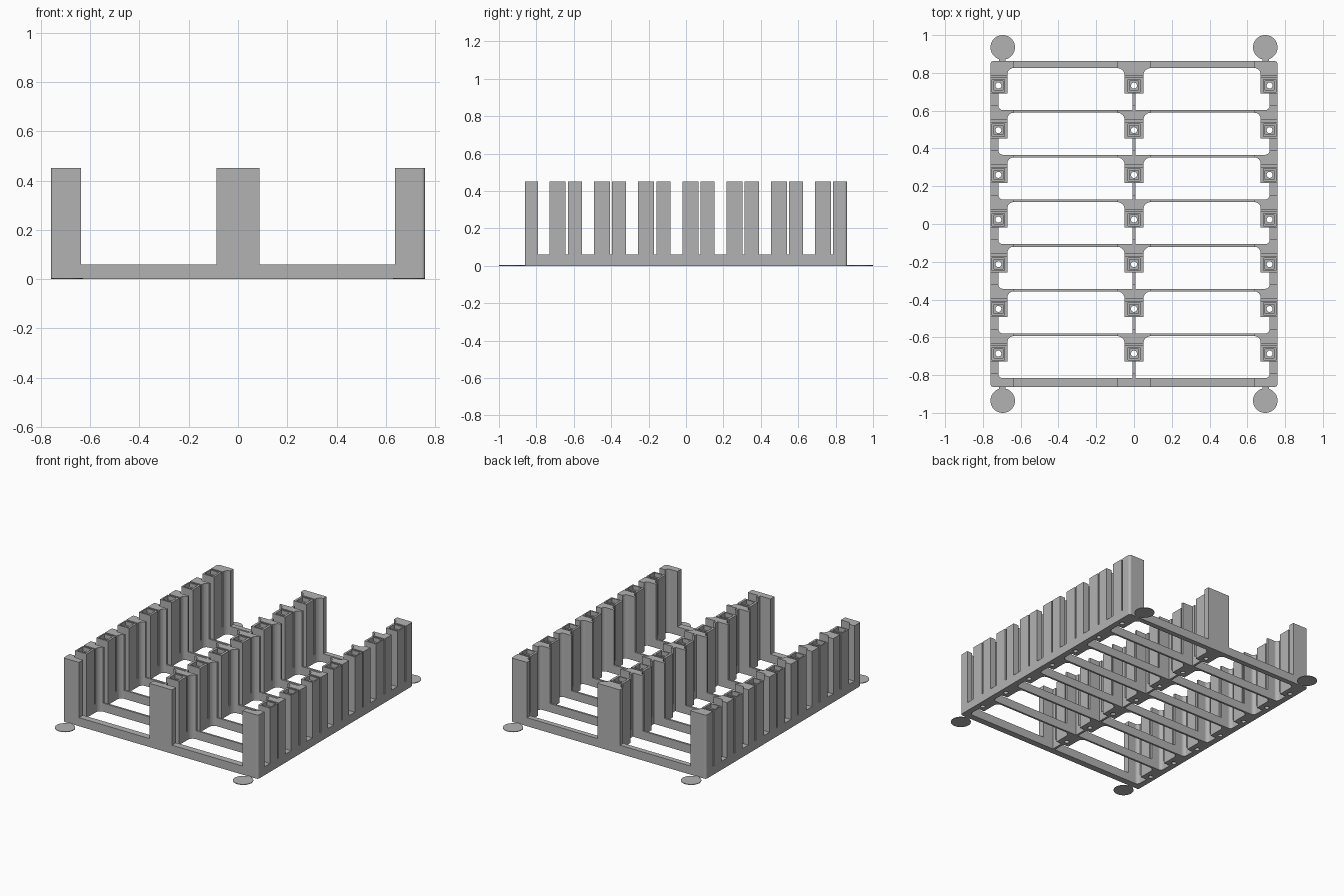
import bpy, bmesh
from math import sin, cos, pi

cube = bpy.data.objects.get("Cube")
if cube:
    bpy.data.objects.remove(cube)

grey = bpy.data.materials.new("light_grey")
grey.use_nodes = True
grey.diffuse_color = (0.45, 0.45, 0.45, 1)
grey.node_tree.nodes["Principled BSDF"].inputs["Base Color"].default_value = (0.45, 0.45, 0.45, 1)

BASE, TALL = 0.06, 0.45          # base and tower heights
PITCH, SLOTS = 0.2365, 7
END = 0.862                      # half depth of the frame
POST, GAP, BAR_LO, BAR_HI, HOOK = 0.043, 0.054, 0.0925, 0.1065, 0.13
posts_y = [0.733 - PITCH * k for k in range(SLOTS + 1)]   # last one is past the front end


def prism(bm, pts, z0, z1):
    """Extrude a flat outline between two heights."""
    face = bm.faces.new([bm.verts.new((x, y, z0)) for x, y in pts])
    out = bmesh.ops.extrude_face_region(bm, geom=[face])
    top = [g for g in out["geom"] if isinstance(g, bmesh.types.BMVert)]
    bmesh.ops.translate(bm, vec=(0, 0, z1 - z0), verts=top)


def box(bm, x0, x1, y0, y1, z0, z1):
    prism(bm, [(x0, y0), (x1, y0), (x1, y1), (x0, y1)], z0, z1)


def arc(cx, cy, r, a0, a1, n=6):
    return [(cx + r * cos(a0 + (a1 - a0) * i / n), cy + r * sin(a0 + (a1 - a0) * i / n))
            for i in range(n + 1)]


def finish(bm, name):
    bmesh.ops.recalc_face_normals(bm, faces=bm.faces[:])
    mesh = bpy.data.meshes.new(name)
    bm.to_mesh(mesh)
    bm.free()
    mesh.materials.append(grey)
    ob = bpy.data.objects.new(name, mesh)
    bpy.context.collection.objects.link(ob)
    return ob


def hook_outline(y, rail, block, wing, first, last, side):
    """Half outline of a tower: u runs from the rail towards the bay."""
    lo, bar_lo, bar_hi, top = y + GAP, y + BAR_LO, y + BAR_HI, y + HOOK
    r = wing - block
    if last:
        pts = [(wing, -END), (wing, bar_hi)]
    else:
        pts = [(0, lo), (block, lo)] + arc(wing, bar_lo - r, r, pi, pi / 2)
    if first:
        pts.append((wing, END))
        return pts + (arc(0.015, END - 0.015, 0.015, pi / 2, pi) if side else [(0, END)])
    if not last:
        pts.append((wing, bar_hi))
    f = top - bar_hi
    if side:
        pts += arc(rail + f, top, f, -pi / 2, -pi)
    else:
        pts += [(rail, bar_hi), (rail, top)]
    pts.append((0, top))
    if last:
        pts += arc(0.015, 0.015 - END, 0.015, pi, 1.5 * pi) if side else [(0, -END)]
    return pts


# Towers and base rails: each column is start x, direction, rail, block, wing, is side
columns = [("right", -0.76, 1, 0.042, 0.09, 0.122, True),
           ("left", 0.76, -1, 0.042, 0.09, 0.122, True),
           ("centre_left", 0, 1, 0.008, 0.05, 0.088, False),
           ("centre_right", 0, -1, 0.008, 0.05, 0.088, False)]
for label, x0, d, rail, block, wing, side in columns:
    towers, rails = bmesh.new(), bmesh.new()
    for k, y in enumerate(posts_y):
        first, last = k == 0, k == SLOTS
        pts = hook_outline(y, rail, block, wing, first, last, side)
        prism(towers, [(x0 + d * u, v) for u, v in pts], 0, TALL)
        if not last:
            box(rails, x0, x0 + d * block, y + POST, y + GAP, 0, BASE)
        if not first:
            box(rails, x0, x0 + d * rail, y + HOOK, posts_y[k - 1] - POST, 0, BASE)
    finish(towers, label + "_towers")
    finish(rails, label + "_base_rail")

# Cross bars between the towers
bars = bmesh.new()
for k, y in enumerate(posts_y):
    y0 = -END if k == SLOTS else y + BAR_LO
    y1 = END if k == 0 else y + BAR_HI
    for s in (-1, 1):
        box(bars, s * 0.088, s * 0.638, y0, y1, 0, BASE)
finish(bars, "cross_bars")

# Square posts with a stepped pocket and a round hole through the floor
posts, cutters = bmesh.new(), bmesh.new()
for y in posts_y[:SLOTS]:
    for xa, xb, cx in ((-0.76, -0.67, -0.718), (-0.05, 0.05, 0), (0.67, 0.76, 0.718)):
        box(posts, xa, xb, y - POST, y + POST, 0, TALL)
        ring = arc(cx, y, 0.016, 0, 2 * pi, 16)[:-1]
        levels = [(-0.02, ring), (BASE, ring)]
        for h, z in ((0.024, BASE), (0.024, 0.42), (0.033, 0.42), (0.033, TALL + 0.02)):
            sq = [(cx + h, y + h), (cx - h, y + h), (cx - h, y - h), (cx + h, y - h)]
            levels.append((z, sq))
        loops = [[cutters.verts.new((px, py, z)) for px, py in p] for z, p in levels]
        cutters.faces.new(loops[0])
        cutters.faces.new(loops[-1])
        for a, b in ((0, 1), (2, 3), (3, 4), (4, 5)):
            n = len(loops[a])
            for i in range(n):
                j = (i + 1) % n
                cutters.faces.new((loops[a][i], loops[a][j], loops[b][j], loops[b][i]))
        # pocket floor around the hole, one fan per square corner
        for q in range(4):
            fan = [loops[1][(q * 4 + i) % 16] for i in range(5)]
            corner, prev = loops[2][q], loops[2][q - 1]
            cutters.faces.new([prev, corner, fan[0]])
            for i in range(4):
                cutters.faces.new([corner, fan[i + 1], fan[i]])
post_ob = finish(posts, "square_posts")
cut_ob = finish(cutters, "pocket_cutter")
cut_ob.hide_render = True
mod = post_ob.modifiers.new("pockets", "BOOLEAN")
mod.object, mod.operation, mod.solver = cut_ob, "DIFFERENCE", "EXACT"
bpy.context.view_layer.objects.active = post_ob
bpy.ops.object.modifier_apply(modifier=mod.name)
bpy.data.objects.remove(cut_ob)

# Thin corner discs with their joining tabs
discs = bmesh.new()
for sx in (-1, 1):
    for sy in (-1, 1):
        prism(discs, arc(sx * 0.695, sy * 0.935, 0.065, 0, 2 * pi, 40)[:-1], 0, 0.004)
        box(discs, sx * 0.68, sx * 0.715, sy * 0.85, sy * 0.89, 0, 0.004)
finish(discs, "corner_discs")
